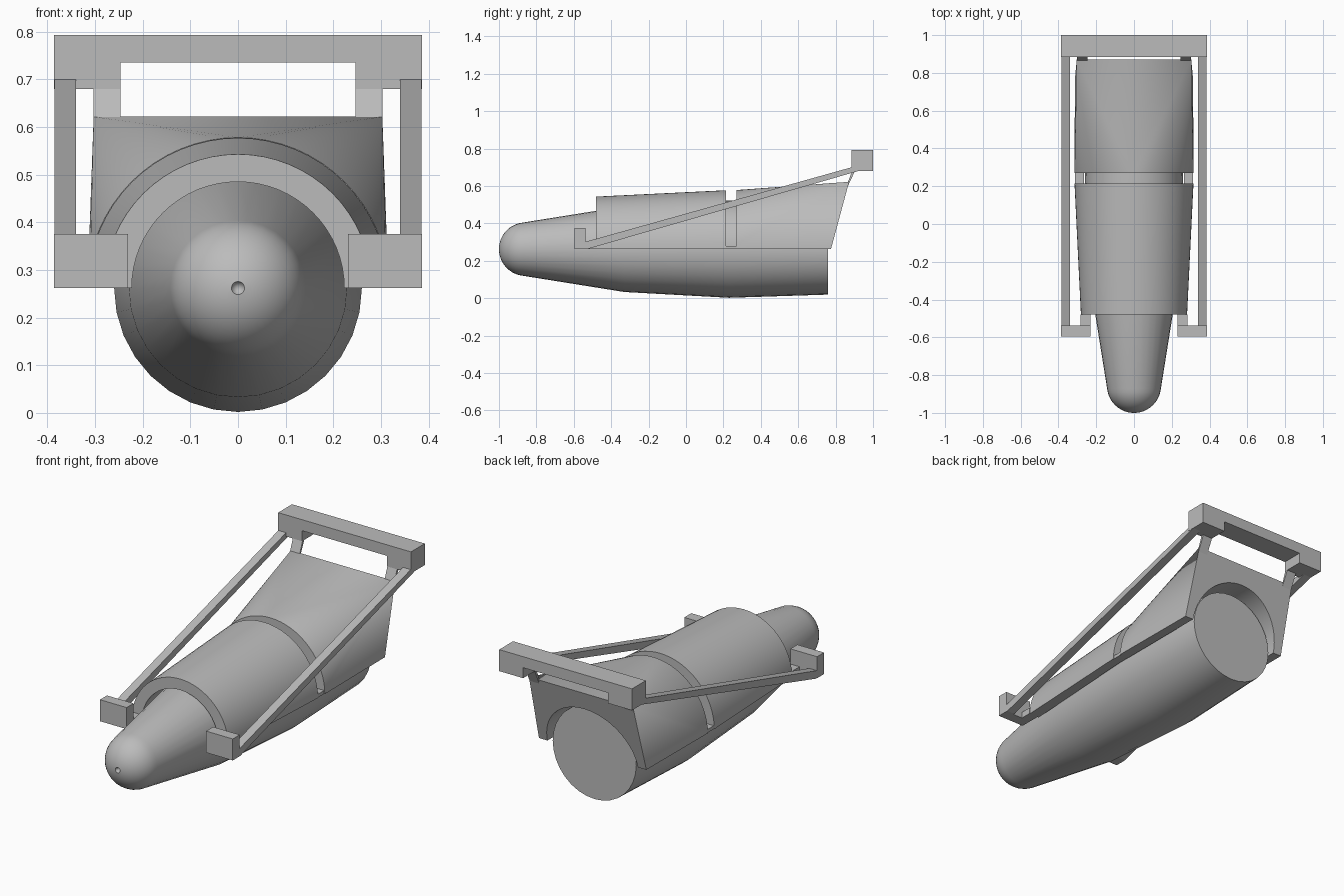
import bpy, bmesh
from math import sin, cos, pi, radians

if "Cube" in bpy.data.objects:
    bpy.data.objects.remove(bpy.data.objects["Cube"], do_unlink=True)

grey = bpy.data.materials.new("plain grey")
grey.use_nodes = True
colour = (0.5, 0.5, 0.5, 1)
grey.diffuse_color = colour
grey.node_tree.nodes["Principled BSDF"].inputs["Base Color"].default_value = colour

AXIS = 0.262   # height of the body axis, also the underside of the shells
ARC = 32       # steps in each half-round shell


def finish(bm, name, smooth=False):
    bmesh.ops.recalc_face_normals(bm, faces=bm.faces)
    mesh = bpy.data.meshes.new(name)
    bm.to_mesh(mesh)
    bm.free()
    obj = bpy.data.objects.new(name, mesh)
    bpy.context.collection.objects.link(obj)
    mesh.materials.append(grey)
    if smooth:
        bpy.ops.object.select_all(action='DESELECT')
        obj.select_set(True)
        bpy.context.view_layer.objects.active = obj
        bpy.ops.object.shade_smooth_by_angle(angle=radians(30))
    return obj


def prism(name, outline, x0, x1):
    """Side outline of (y, z) points pushed from x0 to x1."""
    bm = bmesh.new()
    a, b = ([bm.verts.new((x, y, z)) for y, z in outline] for x in (x0, x1))
    bm.faces.new(a)
    bm.faces.new(b)
    for i in range(len(a)):
        j = (i + 1) % len(a)
        bm.faces.new((a[i], a[j], b[j], b[i]))
    return finish(bm, name)


def box(name, x0, x1, y0, y1, z0, z1):
    return prism(name, [(y0, z0), (y1, z0), (y1, z1), (y0, z1)], x0, x1)


def arc(bm, r, y_of_z):
    """Half circle over the axis, from +x to -x."""
    pts = []
    for i in range(ARC + 1):
        a = pi * i / ARC
        z = AXIS + r * sin(a)
        pts.append(bm.verts.new((r * cos(a), y_of_z(z), z)))
    return pts


def strip(bm, a, b):
    for i in range(len(a) - 1):
        bm.faces.new((a[i], a[i + 1], b[i + 1], b[i]))


# Turned body: dimple, round nose, tapered hull, flat tail
R = 0.143
profile = [(-0.975, 0.0)]
profile += [(-1 + R - R * cos(radians(t)), R * sin(radians(t)))
            for t in [5.5] + list(range(12, 85, 8))]
profile += [(-0.33, 0.229), (0.23, 0.26), (0.76, 0.243), (0.76, 0.0)]
bm = bmesh.new()
SIDES = 32
rings = []
for y, r in profile:
    n = SIDES if r else 1
    rings.append([bm.verts.new((r * sin(2 * pi * i / n), y, AXIS - r * cos(2 * pi * i / n)))
                  for i in range(n)])
for a, b in zip(rings, rings[1:]):
    for i in range(SIDES):
        j = (i + 1) % SIDES
        if len(a) == 1:
            bm.faces.new((a[0], b[i], b[j]))
        elif len(b) > 1:
            bm.faces.new((a[i], a[j], b[j], b[i]))
bm.faces.new(rings[-2])
bm.verts.remove(rings[-1][0])
finish(bm, "body", True)

# Front shell: half-round cover with a slight taper
bm = bmesh.new()
loops = [arc(bm, r, lambda z, y=y: y)
         for r, y in ((0.281, -0.48), (0.315, 0.215), (0.265, 0.215), (0.223, -0.48))]
for k in range(4):
    strip(bm, loops[k], loops[(k + 1) % 4])
for end in (0, -1):
    bm.faces.new([loop[end] for loop in loops])
finish(bm, "front_shell", True)

# Rear shell: blends from a half round to a square slanted end with an arch
TAIL_LOW, TAIL_TOP = 0.775, 0.872
TOP_Z = 0.622


def slant(z):
    return TAIL_LOW + (TAIL_TOP - TAIL_LOW) * (z - AXIS) / (TOP_Z - AXIS)


bm = bmesh.new()
outer = arc(bm, 0.316, lambda z: 0.27)
inner = arc(bm, 0.263, lambda z: 0.27)
arch = arc(bm, 0.263, slant)
strip(bm, outer, inner)
strip(bm, inner, arch)
top = [bm.verts.new((s * 0.303, TAIL_TOP, TOP_Z)) for s in (1, -1)]
low = [bm.verts.new((s * 0.312, TAIL_LOW, AXIS)) for s in (1, -1)]
for loop in (outer, arch):
    for i in range(ARC):
        bm.faces.new((loop[i], loop[i + 1], top[0 if i < ARC // 2 else 1]))
    bm.faces.new((loop[ARC // 2], top[0], top[1]))
    for k, end in ((0, 0), (1, -1)):
        bm.faces.new((loop[end], top[k], low[k]))
for k, end in ((0, 0), (1, -1)):
    bm.faces.new((outer[end], inner[end], arch[end], low[k]))
finish(bm, "rear_shell", True)

# Rear crossbar with deeper ends
box("crossbar", -0.386, 0.386, 0.885, 1.0, 0.735, 0.793)

for side, s in (("left", 1), ("right", -1)):
    box(side + "_crossbar_end", s * 0.247, s * 0.386, 0.885, 1.0, 0.68, 0.736)
    # Strut from the rear shell up to the crossbar
    prism(side + "_strut", [(0.858, 0.6), (0.866, 0.6), (0.908, 0.69), (0.892, 0.69)],
          s * 0.247, s * 0.303)
    # Long sloping rod
    prism(side + "_rod", [(-0.55, 0.262), (-0.53, 0.262), (0.94, 0.685),
                          (0.886, 0.70), (-0.55, 0.298)], s * 0.34, s * 0.385)
    # Front block and its tab to the front shell
    box(side + "_front_block", s * 0.231, s * 0.386, -0.595, -0.537, AXIS, 0.375)
    box(side + "_front_tab", s * 0.231, s * 0.284, -0.538, -0.478, AXIS, 0.295)
    # Small link across the gap between the shells
    box(side + "_shell_link", s * 0.264, s * 0.312, 0.213, 0.272, AXIS, 0.28)
